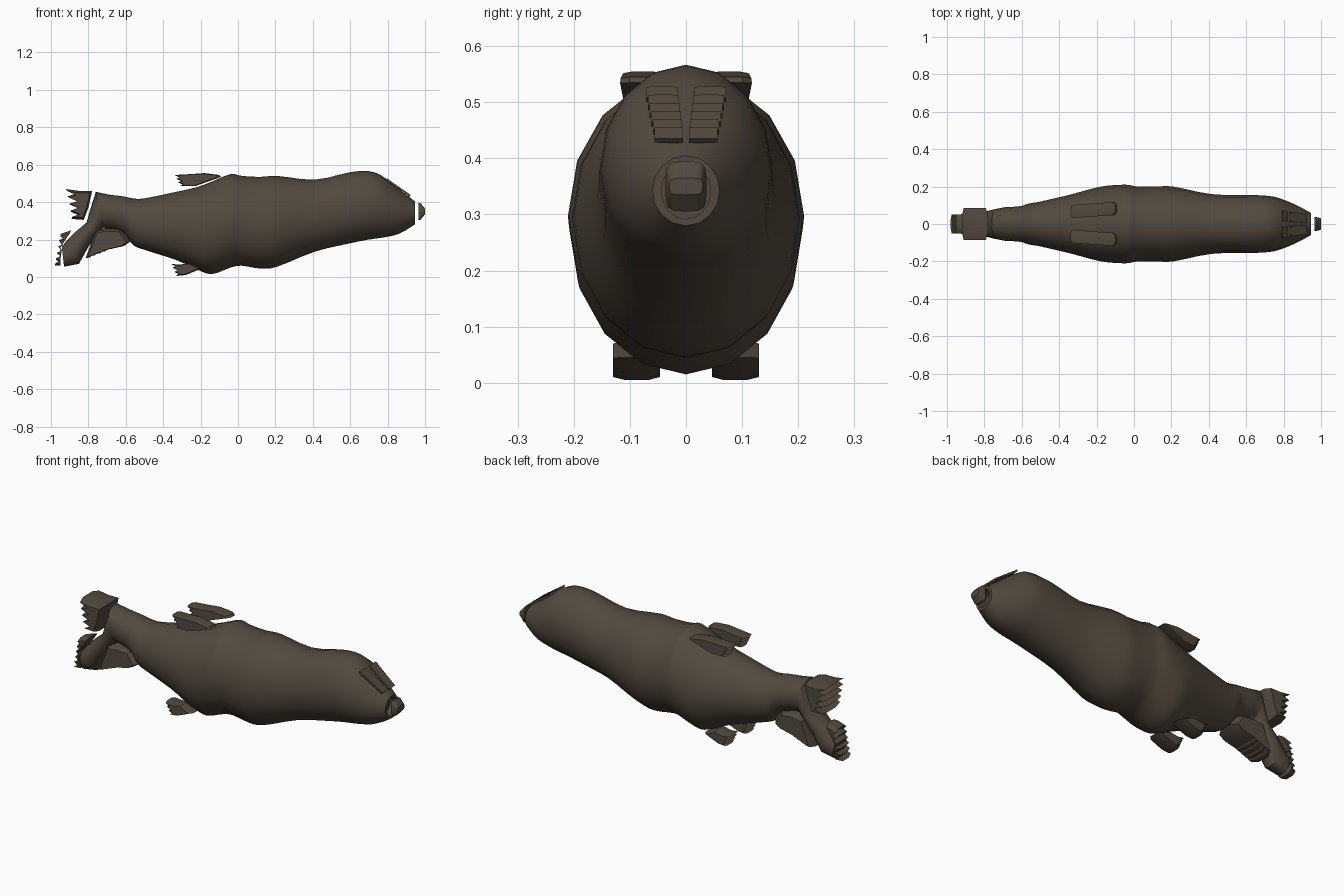
import bpy, bmesh, math
from mathutils import Vector

cube = bpy.data.objects.get("Cube")
if cube:
    bpy.data.objects.remove(cube)

CM = 0.01  # measurements below are in hundredths of a unit
SIDES = 16

brown = bpy.data.materials.new("dark_brown")
brown.use_nodes = True
colour = (0.085, 0.068, 0.05, 1)
brown.diffuse_color = colour
brown.node_tree.nodes["Principled BSDF"].inputs["Base Color"].default_value = colour


def finish(name, bm, angle):
    """Turn a bmesh into a shaded object."""
    bmesh.ops.recalc_face_normals(bm, faces=bm.faces)
    mesh = bpy.data.meshes.new(name)
    bm.to_mesh(mesh)
    bm.free()
    mesh.materials.append(brown)
    obj = bpy.data.objects.new(name, mesh)
    bpy.context.collection.objects.link(obj)
    bpy.ops.object.select_all(action="DESELECT")
    obj.select_set(True)
    bpy.context.view_layer.objects.active = obj
    bpy.ops.object.shade_smooth_by_angle(angle=math.radians(angle))
    return obj


def skin(bm, rings):
    """Bridge consecutive vertex rings and close both ends."""
    for a, b in zip(rings, rings[1:]):
        for i in range(len(a)):
            j = (i + 1) % len(a)
            bm.faces.new((a[i], a[j], b[j], b[i]))
    bm.faces.new(rings[0])
    bm.faces.new(rings[-1])


def loft(name, stations, power=1.0, angle=40):
    """Skin oval rings, each given by top x, z, bottom x, z and half width."""
    bm = bmesh.new()
    rings = []
    for xt, zt, xb, zb, w in stations:
        top, bottom = Vector((xt, 0, zt)), Vector((xb, 0, zb))
        mid, half = (top + bottom) / 2, (top - bottom) / 2
        ring = []
        for i in range(SIDES):
            a = math.tau * i / SIDES
            c, s = (math.copysign(abs(f(a)) ** power, f(a)) for f in (math.cos, math.sin))
            ring.append(bm.verts.new((mid + half * c + Vector((0, w * s, 0))) * CM))
        rings.append(ring)
    skin(bm, rings)
    return finish(name, bm, angle)


def smooth_path(points, steps=3):
    """Catmull-Rom samples through tuples of numbers."""
    pts = [points[0], *points, points[-1]]
    out = []
    for a, b, c, d in zip(pts, pts[1:], pts[2:], pts[3:]):
        for k in range(steps):
            t = k / steps
            out.append([q + t / 2 * (r - p + t * (2*p - 5*q + 4*r - s + t * (3 * (q - r) + s - p)))
                        for p, q, r, s in zip(a, b, c, d)])
    return out + [points[-1]]


def teeth(start, end, count, depth):
    """Zigzag edge from start to end, with notches cut to the +x side."""
    a, b = Vector(start), Vector(end)
    out = []
    for i in range(count):
        tip = a.lerp(b, i / count)
        out += [tip, a.lerp(b, (i + 0.6) / count) + Vector((depth, 0))]
    return out + [b]


def slab(name, outline, near, far, rim=0.8, turn=0.0):
    """Side outline extruded across y, with chamfered flanks."""
    pts = [Vector(p) for p in outline]
    mid = sum(pts, Vector((0, 0))) / len(pts)
    bm = bmesh.new()
    rings = []
    for t, scale in ((0, rim), (0.25, 1), (0.75, 1), (1, rim)):
        y = near + (far - near) * t
        ring = []
        for p in pts:
            q = mid + (p - mid) * scale
            ring.append(bm.verts.new((q.x * CM, (y + turn * (q.x - mid.x)) * CM, q.y * CM)))
        rings.append(ring)
    skin(bm, rings)
    return finish(name, bm, 25)


# Body: x, top, bottom, half width from the muzzle to the tail root
body = [
    (94.5, 40.5, 28, 6), (86, 47, 23, 10.5), (77, 54, 21, 14), (70, 56.5, 20, 15.2),
    (60, 56, 18, 15.5), (41, 52, 13.5, 16), (21, 54, 5.5, 20), (12, 53.5, 4.5, 20),
    (2, 54, 6, 20), (-4, 55, 5, 21), (-14, 51, 1.5, 20.5), (-22, 48, 4, 19),
    (-33, 45.5, 9, 16), (-50, 42, 14.5, 12), (-56, 42, 17, 11), (-61, 43, 23, 9.5),
    (-69, 44, 26, 9),
]
trunk = smooth_path([(x, top, x, low, w) for x, top, low, w in body])

# Tail stalk: slanted rings that turn downward
stalk = [
    (-76, 45.5, -72, 26, 8), (-79, 36, -73, 25.5, 7.5), (-81, 29, -75, 23, 7),
    (-87, 24, -80, 16, 6.5), (-92, 19, -85, 7, 6), (-94.2, 16, -93, 5.5, 5),
]
# Mouth recess: the skin folds back into the muzzle
mouth = [(x, 34.2 + h, x, 34.2 - h, w) for x, h, w in ((90, 5, 4.4), (94.5, 5, 4.4))]
loft("body", mouth + trunk + stalk)

# Separate nose plug in front of the mouth
nose = [(x, 35 + up, x, 35 - down, w) for x, up, down, w in
        ((96.5, 4.5, 4.5, 3.7), (97.5, 4.5, 4.5, 3.7), (100, 1.5, 1.5, 3))]
loft("nose", nose, power=0.5)

# Tail lobes with ragged rear edges
slab("upper_tail_lobe", teeth((-92, 47), (-89, 31), 4, 5)
     + [(-82.5, 30.5), (-80, 37), (-78, 46), (-85, 46)], -8.5, 8.5, 0.85)
slab("lower_tail_lobe", teeth((-95, 23), (-98, 6), 5, 2.5)
     + [(-95, 6), (-95, 16), (-89, 25)], -5, 5, 0.85)

# Keel fin tucked under the tail
slab("keel_fin", [(-76, 25), (-70, 26), (-62, 25.5), (-57.5, 19), (-61, 16.5)]
     + teeth((-70, 14.5), (-81.5, 10), 4, 1), -7, 7, 0.85)

# Paired parts
for side, label in ((1, "left"), (-1, "right")):
    slab(label + "_back_fin", teeth((-34, 54.5), (-31, 48.5), 3, 2)
         + [(-23, 48.5), (-9, 53.5), (-10, 54.5), (-18, 55.5), (-25, 55)],
         side * 3.7, side * 10.7, 0.9, side * 0.07)
    slab(label + "_belly_fin", teeth((-36, 7), (-33, 0.5), 3, 2)
         + [(-28, 1), (-19.5, 4.5), (-26, 7.5), (-31, 6.5)],
         side * 4.6, side * 13, 0.85)
    # Brow: overlapping shingles down the slope of the head
    for i in range(6):
        x, z = 79 + 2.1 * i, 52 - 1.45 * i
        slab(f"{label}_brow_plate_{i + 1}",
             [(x, z), (x + 0.6, z + 0.8), (x + 3, z - 1.2), (x + 2.2, z - 2)],
             side * (1.5 - 0.2 * i), side * (7.1 - 0.3 * i), 0.95)
